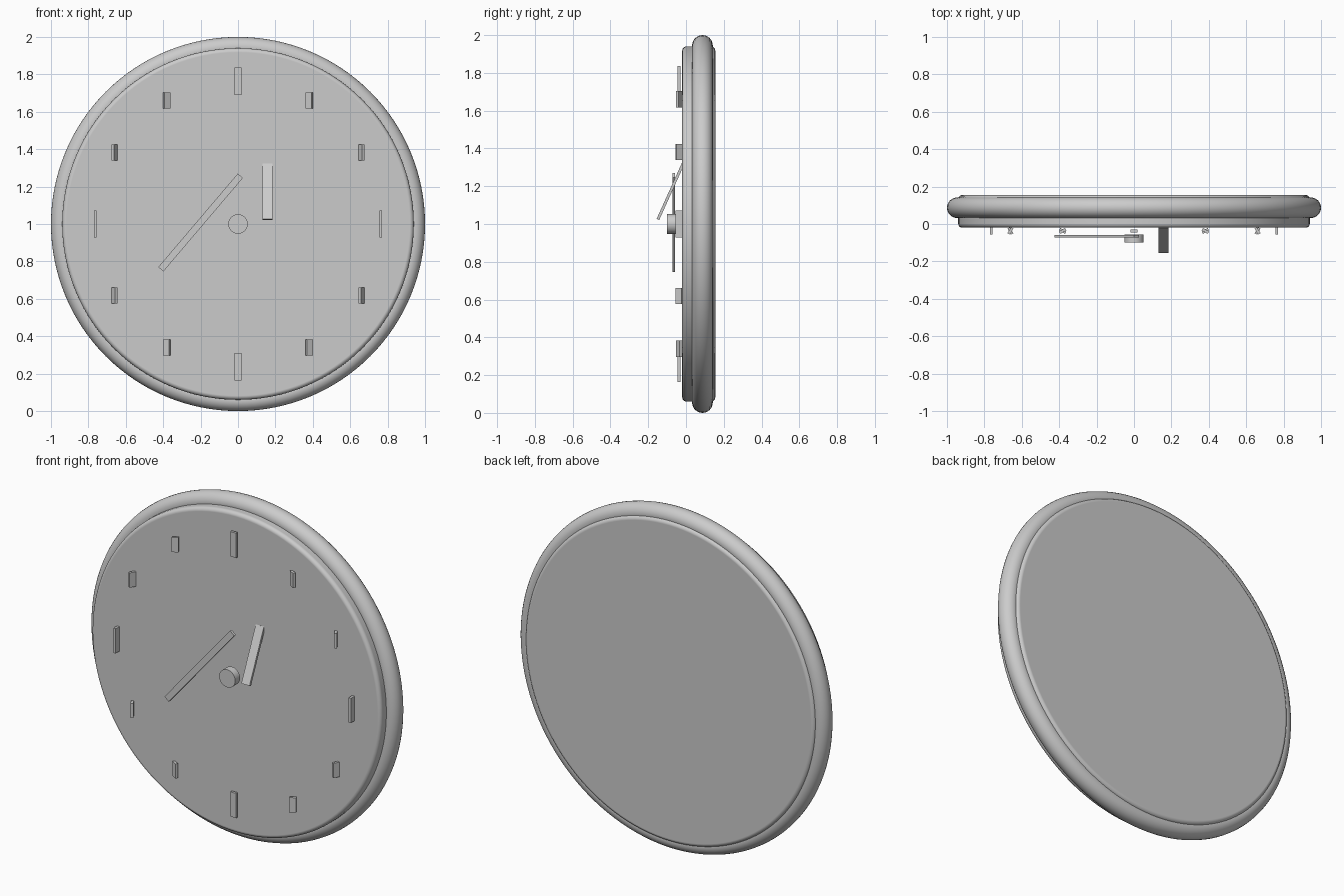
import bpy
from math import radians, sin, cos, atan2, hypot, pi

cube = bpy.data.objects.get("Cube")
if cube:
    bpy.data.objects.remove(cube, do_unlink=True)

grey = bpy.data.materials.new("light grey")
grey.use_nodes = True
grey.diffuse_color = (0.6, 0.6, 0.6, 1)
grey.node_tree.nodes["Principled BSDF"].inputs["Base Color"].default_value = grey.diffuse_color

CENTRE_Z = 1.0


def finish(name, smooth=False):
    obj = bpy.context.object
    obj.name = name
    obj.data.materials.append(grey)
    if smooth:
        bpy.ops.object.shade_smooth_by_angle(angle=radians(40))
    return obj


def box(name, size, location, rotation=(0, 0, 0)):
    bpy.ops.mesh.primitive_cube_add(size=1, location=location)
    obj = bpy.context.object
    obj.scale = size
    bpy.ops.object.transform_apply(location=False, rotation=False, scale=True)
    obj.rotation_euler = rotation
    return finish(name)


def disc(name, radius, front, back, bevel=0, sides=128):
    bpy.ops.mesh.primitive_cylinder_add(
        vertices=sides, radius=radius, depth=back - front,
        location=(0, (front + back) / 2, CENTRE_Z), rotation=(pi / 2, 0, 0))
    obj = bpy.context.object
    if bevel:
        mod = obj.modifiers.new("rounded edge", 'BEVEL')
        mod.width = bevel
        mod.segments = 4
        mod.limit_method = 'ANGLE'
        bpy.ops.object.modifier_apply(modifier=mod.name)
    finish(name, smooth=True)
    if bevel:
        obj.modifiers.new("clean shading", 'WEIGHTED_NORMAL').keep_sharp = True
    return obj


# Clock body and round rim
disc("clock_face", 0.94, -0.02, 0.155, bevel=0.022)
bpy.ops.mesh.primitive_torus_add(
    major_radius=0.945, minor_radius=0.055, major_segments=128, minor_segments=24,
    location=(0, 0.087, CENTRE_Z), rotation=(pi / 2, 0, 0))
finish("rim", smooth=True)

# Hour markers, each turned about its own upright axis
for hour in range(12):
    angle = radians(30 * hour)
    length = 0.145 if hour % 3 == 0 else 0.086
    box(f"hour_marker_{hour or 12}", (0.037, 0.015, length),
        (0.763 * sin(angle), -0.037, CENTRE_Z + 0.763 * cos(angle)), (0, 0, -angle))

# Centre hub
disc("centre_hub", 0.052, -0.1, -0.055, sides=48)

# Long hand, lying parallel to the face
dx, dz = 0.425, 0.5
box("minute_hand", (0.036, 0.015, hypot(dx, dz)),
    (-0.2, -0.065, CENTRE_Z + 0.008), (0, atan2(dx, dz), 0))

# Short hand, leaning back against the face
box("hour_hand", (0.053, 0.015, 0.325), (0.157, -0.082, 1.172), (radians(-24.3), 0, 0))
